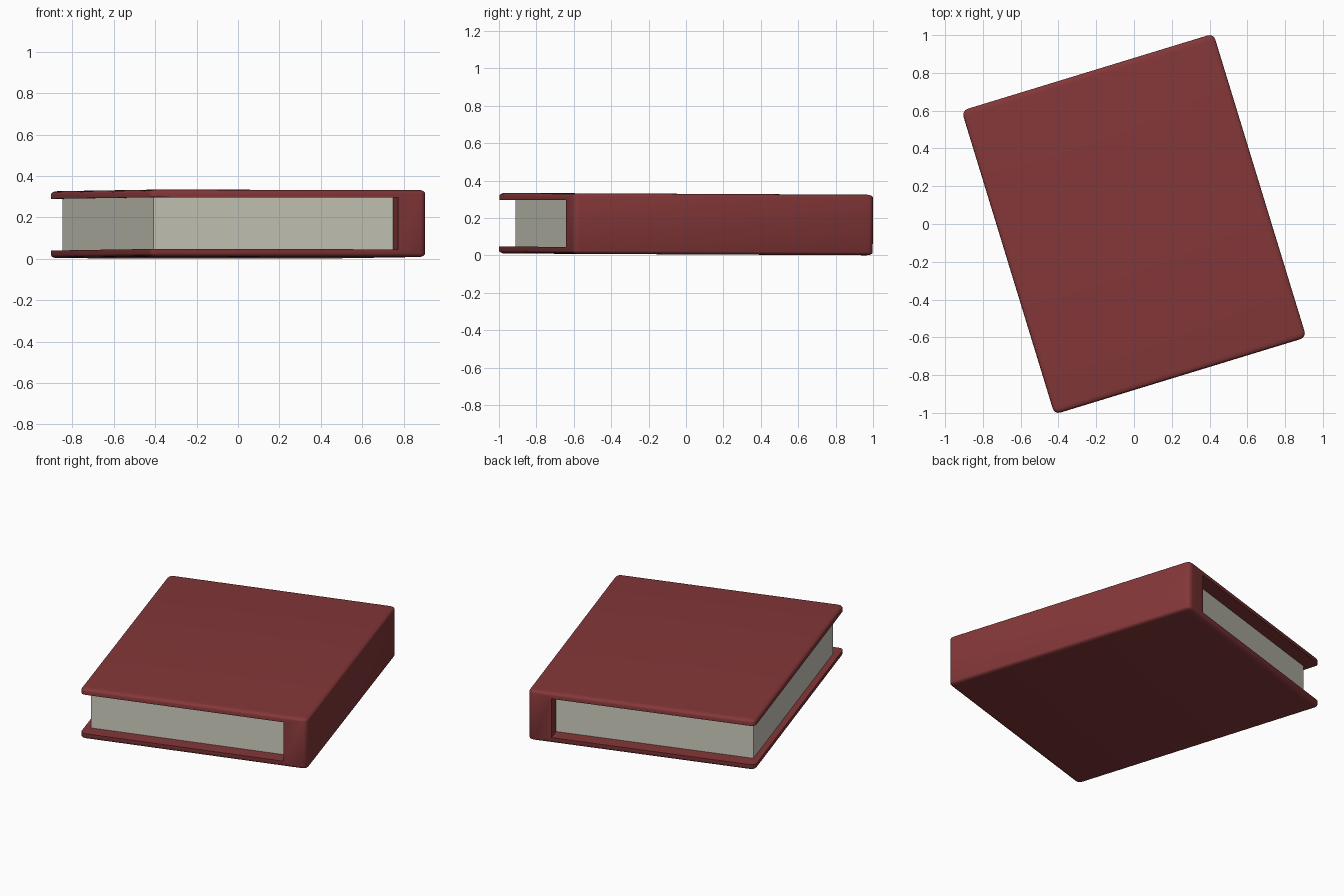
import bpy, bmesh
from math import radians
from mathutils import Matrix

if "Cube" in bpy.data.objects:
    bpy.data.objects.remove(bpy.data.objects["Cube"])

# Pose of the whole book: turned about z, with a hair of tilt
POSE = (Matrix.Translation((0, 0, 0.1675)) @ Matrix.Rotation(radians(-0.28), 4, 'X')
        @ Matrix.Rotation(radians(17), 4, 'Z'))


def material(name, rgb):
    m = bpy.data.materials.new(name)
    m.diffuse_color = (*rgb, 1)
    m.use_nodes = True
    m.node_tree.nodes["Principled BSDF"].inputs["Base Color"].default_value = m.diffuse_color
    return m


def box(name, lo, hi, mat=None, bevel=0, squash=1):
    """Box between two corners; squash flattens the bevel in z."""
    bm = bmesh.new()
    bmesh.ops.create_cube(bm, size=1)
    for v in bm.verts:
        v.co = [l + (c + 0.5) * (h - l) for c, l, h in zip(v.co, lo, hi)]
        v.co.z /= squash
    if bevel:
        bmesh.ops.bevel(bm, geom=bm.edges[:], offset=bevel, segments=4,
                        profile=0.5, affect='EDGES')
    for v in bm.verts:
        v.co.z *= squash
    bm.transform(POSE)
    me = bpy.data.meshes.new(name)
    bm.to_mesh(me)
    bm.free()
    ob = bpy.data.objects.new(name, me)
    bpy.context.collection.objects.link(ob)
    if mat:
        me.materials.append(mat)
    return ob


red = material("red_cloth", (0.23, 0.038, 0.04))
cream = material("cream_paper", (0.62, 0.61, 0.52))

# Cover: rounded block with a slot leaving two boards and the spine
cover = box("cover", (-0.697, -0.84, -0.162), (0.697, 0.84, 0.162), red, 0.032, 0.5)
slot = box("slot_cutter", (-1, -1.2, -0.125), (0.553, 1.2, 0.125), red)
slot.hide_render = True
cut = cover.modifiers.new("slot", 'BOOLEAN')
cut.operation = 'DIFFERENCE'
cut.solver = 'EXACT'
cut.object = slot
bpy.context.view_layer.objects.active = cover
bpy.ops.object.select_all(action='DESELECT')
cover.select_set(True)
bpy.ops.object.modifier_apply(modifier=cut.name)
bpy.data.objects.remove(slot)
bpy.ops.object.shade_smooth_by_angle(angle=radians(35))

# Page block, set back from the board edges and seated against the spine
box("pages", (-0.658, -0.752, -0.127), (0.56, 0.752, 0.127), cream)
